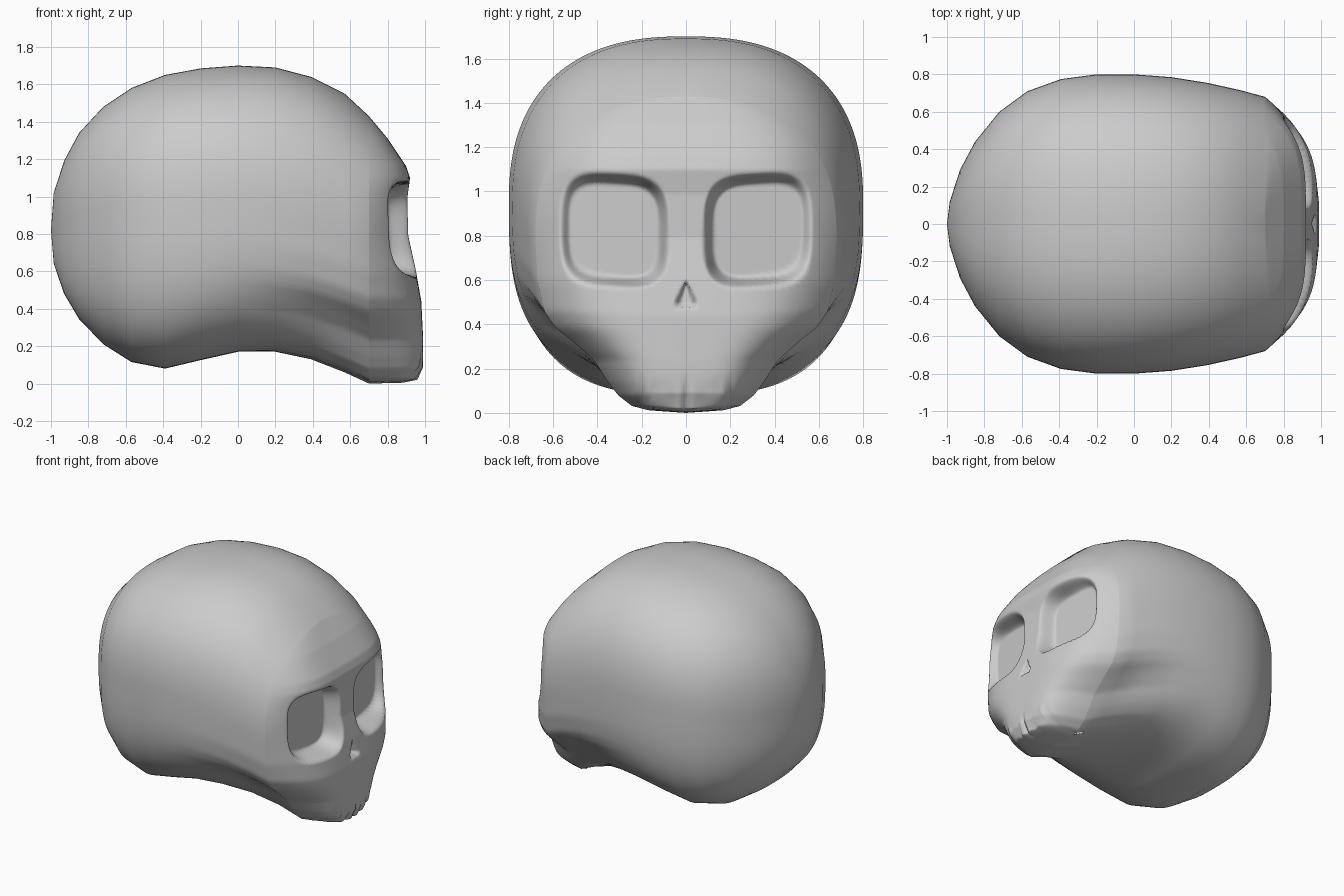
import bpy, bmesh, math

if "Cube" in bpy.data.objects:
    bpy.data.objects.remove(bpy.data.objects["Cube"])

N = 192      # points round each section
RINGS = 84   # rings across the face
XF = 0.7     # where the cranium meets the face


def lerp_table(tab, x):
    if x <= tab[0][0]:
        return tab[0][1]
    for (a, p), (b, q) in zip(tab, tab[1:]):
        if x <= b:
            return p + (q - p) * (x - a) / (b - a)
    return tab[-1][1]


def smooth(a, b, x):
    t = min(1, max(0, (x - a) / (b - a)))
    return t * t * (3 - 2 * t)


# Cranium stations: x, top, bottom, half width, height of widest point
STATIONS = [
    (-0.985, 1.03, 0.65, 0.12, 0.84), (-0.93, 1.20, 0.49, 0.29, 0.86),
    (-0.85, 1.35, 0.355, 0.44, 0.88), (-0.72, 1.49, 0.22, 0.60, 0.91),
    (-0.57, 1.59, 0.125, 0.71, 0.93), (-0.39, 1.66, 0.09, 0.775, 0.95),
    (-0.20, 1.695, 0.135, 0.80, 0.95), (0.0, 1.71, 0.18, 0.80, 0.95),
    (0.20, 1.70, 0.18, 0.785, 0.93), (0.39, 1.65, 0.14, 0.755, 0.90),
    (0.57, 1.56, 0.07, 0.715, 0.85), (0.70, 1.44, 0.01, 0.68, 0.80)]

# Width of the cheek and jaw, as a fraction, going down from the widest point
JAW = [(0, 1), (0.25, 0.985), (0.42, 0.94), (0.51, 0.87), (0.6, 0.74), (0.7, 0.61),
       (0.82, 0.52), (0.9, 0.45), (0.96, 0.36), (0.985, 0.25), (1, 0)]

# Face profile on the centre line: z, x
PROFILE = [(0.01, 0.70), (0.014, 0.88), (0.03, 0.96), (0.10, 0.99), (0.25, 0.99),
           (0.45, 0.98), (0.62, 0.95), (0.80, 0.91), (1.0, 0.905), (1.11, 0.92),
           (1.17, 0.90), (1.32, 0.80), (1.44, 0.70)]


def width_factor(v, jaw):
    """Section width at v: +1 is the top, -1 is the bottom."""
    if v >= 0:
        return max(0, 1 - v ** 2.45) ** (1 / 2.45)
    v = -v
    oval = max(0, 1 - v ** 2.9) ** (1 / 2.9)
    return oval + (lerp_table(JAW, v) - oval) * jaw


def section(x, top, bot, w, zc):
    jaw = smooth(0.0, XF, x)
    pts = []
    for i in range(N):
        a = 2 * math.pi * i / N
        s = math.sin(a)
        v = math.copysign(min(1, abs(s)) ** 0.75, s)
        z = zc + v * ((top - zc) if v > 0 else (zc - bot))
        pts.append((math.copysign(w * width_factor(v, jaw), math.cos(a)), z))
    return pts


def face_x(y, z):
    """Depth of the face with sockets, nose and teeth."""
    _, top, bot, w, zc = STATIONS[-1]
    v = (z - zc) / ((top - zc) if z > zc else (zc - bot))
    y_edge = max(1e-4, w * width_factor(max(-1, min(1, v)), 1))
    y = abs(y)
    rho = min(1, y / y_edge)
    x = XF + (lerp_table(PROFILE, z) - XF) * (1 - rho ** 4)
    # eye socket: rounded square with a nearly flat floor
    u, t = (y - 0.325) / 0.235, (z - 0.835 - 0.06 * (y - 0.325)) / 0.245
    q = (abs(u) ** 3.6 + abs(t) ** 3.6) ** (1 / 3.6)
    floor = 0.785 - 0.08 * (y - 0.325)
    x += (min(x, floor) - x) * (1 - smooth(0.84, 1.06, q))
    # nose hole: small triangle
    if 0.485 < z < 0.595:
        half = 0.055 * (0.595 - z) / 0.11
        x -= 0.05 * (1 - smooth(half * 0.6, half + 0.008, y)) * smooth(0.485, 0.5, z)
    # tooth grooves
    if z < 0.2 and y < 0.25:
        groove = sum(math.exp(-((y - g) / 0.014) ** 2) for g in (0, 0.07, 0.14, 0.2))
        x -= 0.022 * groove * (1 - smooth(0.06, 0.2, z)) * smooth(0.01, 0.03, z)
    return x


bm = bmesh.new()
loops = []

# Cranium
back = bm.verts.new((-1, 0, 0.83))
for st in STATIONS:
    loops.append([bm.verts.new((st[0], y, z)) for y, z in section(*st)])

# Face: rings shrinking from the front outline to its centre
outline = section(*STATIONS[-1])
cz = 0.74
for r in range(1, RINGS):
    s = math.cos(0.5 * math.pi * r / RINGS)
    ring = []
    for y, z in outline:
        yy, zz = y * s, cz + (z - cz) * s
        ring.append(bm.verts.new((face_x(yy, zz), yy, zz)))
    loops.append(ring)
front = bm.verts.new((face_x(0, cz), 0, cz))

# Skin the rings
for a, b in zip(loops, loops[1:]):
    for i in range(N):
        j = (i + 1) % N
        bm.faces.new((a[i], a[j], b[j], b[i]))
for i in range(N):
    j = (i + 1) % N
    bm.faces.new((back, loops[0][j], loops[0][i]))
    bm.faces.new((front, loops[-1][i], loops[-1][j]))
bmesh.ops.remove_doubles(bm, verts=bm.verts, dist=1e-5)
bmesh.ops.recalc_face_normals(bm, faces=bm.faces)

mesh = bpy.data.meshes.new("skull")
bm.to_mesh(mesh)
bm.free()
skull = bpy.data.objects.new("skull", mesh)
bpy.context.collection.objects.link(skull)
skull.location.z = -min(v.co.z for v in mesh.vertices)
for p in mesh.polygons:
    p.use_smooth = True
